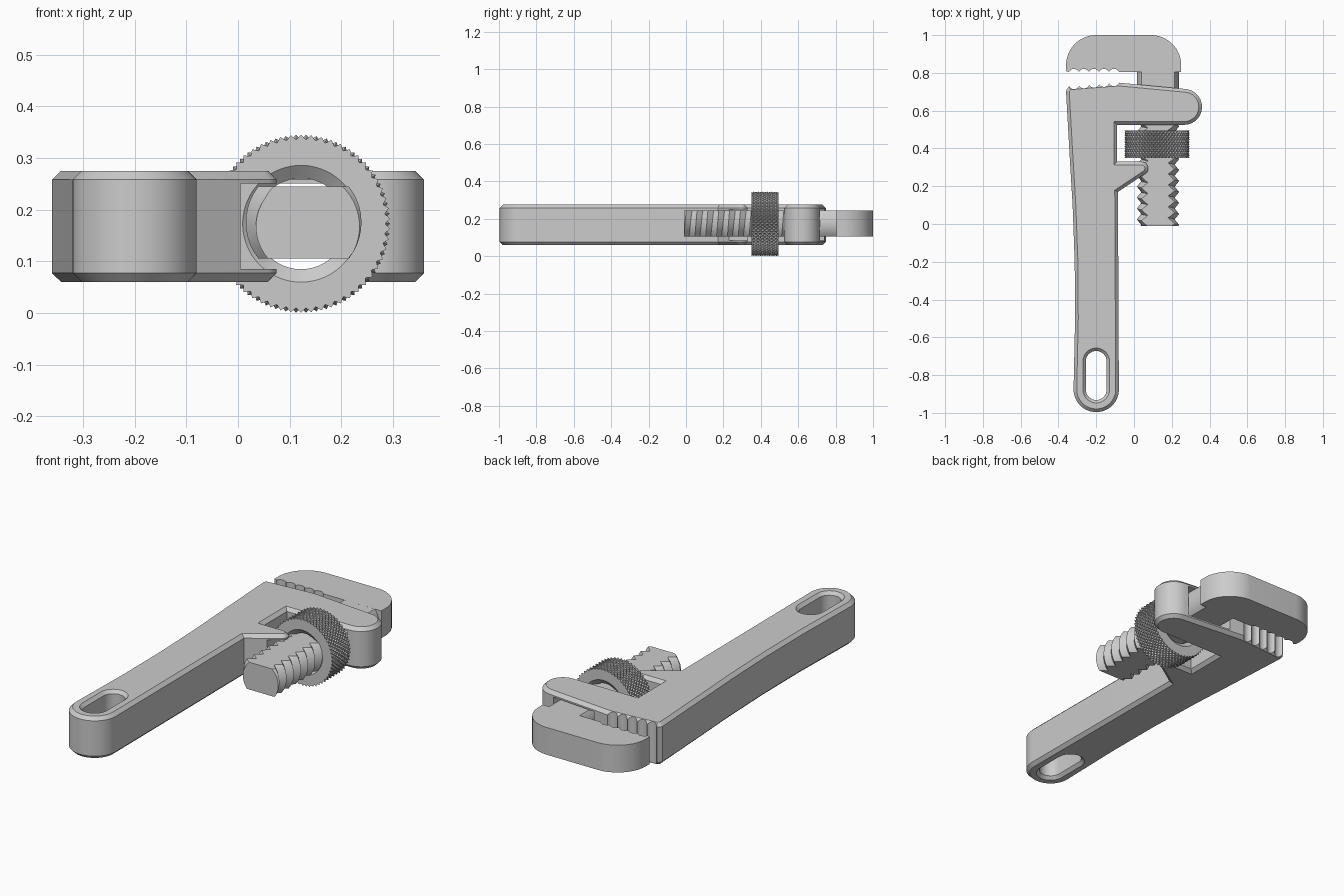
import bpy, bmesh
from math import sin, cos, pi, radians

if "Cube" in bpy.data.objects:
    bpy.data.objects.remove(bpy.data.objects["Cube"])

CX, CZ = 0.127, 0.175          # screw axis (runs along y)


def arc(cx, cy, r, a0, a1, n):
    return [(cx + r * cos(radians(a0 + (a1 - a0) * i / n)),
             cy + r * sin(radians(a0 + (a1 - a0) * i / n))) for i in range(n + 1)]


def finish(name, bm):
    bmesh.ops.recalc_face_normals(bm, faces=bm.faces)
    me = bpy.data.meshes.new(name)
    bm.to_mesh(me)
    bm.free()
    ob = bpy.data.objects.new(name, me)
    bpy.context.collection.objects.link(ob)
    return ob


def smooth(ob):
    bpy.ops.object.select_all(action='DESELECT')
    bpy.context.view_layer.objects.active = ob
    ob.select_set(True)
    bpy.ops.object.shade_smooth_by_angle(angle=radians(25))


def loft(name, rings, chamfer=0.0):
    """Skin a stack of equal-length closed rings and cap both ends."""
    bm = bmesh.new()
    vs = [[bm.verts.new(p) for p in ring] for ring in rings]
    n = len(vs[0])
    for a, b in zip(vs, vs[1:]):
        for i in range(n):
            k = (i + 1) % n
            bm.faces.new((a[i], a[k], b[k], b[i]))
    caps = [bm.faces.new(vs[0]), bm.faces.new(vs[-1])]
    bmesh.ops.recalc_face_normals(bm, faces=bm.faces)
    if chamfer:
        rim = list({e for f in caps for e in f.edges})
        bmesh.ops.bevel(bm, geom=rim, offset=chamfer, segments=1, affect='EDGES')
    return finish(name, bm)


def prism(name, pts, z0, z1, chamfer=0.0):
    return loft(name, [[(x, y, z) for x, y in pts] for z in (z0, z1)], chamfer)


def cut(ob, cutter):
    m = ob.modifiers.new("cut", 'BOOLEAN')
    m.operation, m.object, m.solver = 'DIFFERENCE', cutter, 'EXACT'
    bpy.context.view_layer.objects.active = ob
    bpy.ops.object.modifier_apply(modifier=m.name)
    bpy.data.objects.remove(cutter)


# Handle body with fixed lower jaw, housing arm and forked prong
outline = (arc(-0.2, -0.876, 0.12, 180, 360, 28) + [(-0.085, 0.17)]
           + arc(0.04, 0.295, 0.035, -56, 90, 8) + [(-0.09, 0.33), (-0.09, 0.525)]
           + arc(0.265, 0.62, 0.095, -90, 85, 20)
           + [(-0.08, 0.748), (-0.345, 0.728), (-0.36, 0.705), (-0.343, 0.4),
              (-0.325, 0.1), (-0.314, -0.2), (-0.312, -0.5)])
body = prism("handle_body", outline, 0.06, 0.275, 0.017)


def stadium(r):
    return arc(-0.2, -0.727, r, 0, 180, 16) + arc(-0.2, -0.877, r, 180, 360, 16)


# Hanging slot with flared rims
cut(body, loft("slot_cutter", [[(x, y, z) for x, y in stadium(r)] for r, z in
    ((0.08, 0.05), (0.055, 0.076), (0.055, 0.259), (0.08, 0.285))]))
# Channel for the jaw shank through prong and arm
cut(body, prism("channel_cutter",
    [(0.005, 0.1), (0.25, 0.1), (0.25, 0.9), (0.005, 0.9)], 0.085, 0.25))
# Scalloped gripping teeth
for k in range(5):
    x = -0.318 + 0.053 * k
    y = 0.73 + 0.075 * (x + 0.318) + 0.014
    cut(body, prism("tooth_cutter", arc(x, y, 0.03, 0, 345, 23), 0.0, 0.4))
smooth(body)

# Sliding hook jaw with matching teeth
teeth = [p for k in range(5) for p in arc(-0.318 + 0.053 * k, 0.791, 0.03, 152, 28, 6)]
jaw = prism("hook_jaw", arc(-0.2, 0.84, 0.16, 90, 180, 16) + [(-0.36, 0.81), (-0.348, 0.805)]
            + teeth + [(0.25, 0.805)] + arc(0.09, 0.84, 0.16, 0, 90, 16), 0.105, 0.245)
smooth(jaw)

# Plain shank below the jaw: a cylinder with two flats
flats = arc(CX, CZ, 0.111, -39, 39, 16) + arc(CX, CZ, 0.111, 141, 219, 16)
smooth(loft("jaw_shank", [[(x, y, z) for x, z in flats] for y in (0.6, 0.82)]))

# Threaded shank: helical V thread trimmed to flats and ends
N, ROWS, PITCH = 48, 32, 0.058
bm = bmesh.new()
grid = []
for j in range(ROWS):
    r = 0.112 if j % 2 else 0.088
    grid.append([bm.verts.new((CX + r * cos(2 * pi * i / N), -0.15 + PITCH * (j / 2 + i / N),
                               CZ + r * sin(2 * pi * i / N))) for i in range(N)])
for j in range(ROWS - 3):
    for i in range(N):
        c, d = (grid[j][i + 1], grid[j + 1][i + 1]) if i < N - 1 else (grid[j + 2][0], grid[j + 3][0])
        bm.faces.new((grid[j][i], c, d, grid[j + 1][i]))
for co, no in (((0, -0.01, 0), (0, -1, 0)), ((0, 0.62, 0), (0, 1, 0)),
               ((0, 0, 0.105), (0, 0, -1)), ((0, 0, 0.245), (0, 0, 1))):
    bmesh.ops.bisect_plane(bm, geom=bm.verts[:] + bm.edges[:] + bm.faces[:], dist=1e-6,
                           plane_co=co, plane_no=no, clear_outer=True)
    if no[1] != -1:            # fill once both ends are trimmed
        bmesh.ops.holes_fill(bm, edges=[e for e in bm.edges if e.is_boundary], sides=0)
smooth(finish("threaded_shank", bm))

# Knurled adjusting wheel: pyramids outside, countersunk bore inside
N, ROWS, Y0, Y1 = 108, 12, 0.35, 0.495
bm = bmesh.new()
prof = [(None, Y0 + (Y1 - Y0) * j / ROWS) for j in range(ROWS + 1)]
prof += [(0.158, Y1), (0.113, Y1), (0.088, Y1 - 0.02), (0.088, Y0 + 0.02), (0.113, Y0), (0.158, Y0)]
rings = []
for j, (r, y) in enumerate(prof):
    ring = []
    for i in range(N):
        rr = r or (0.1725 if (i + j) % 2 else 0.163)
        a = 2 * pi * i / N
        ring.append(bm.verts.new((0.122 + rr * cos(a), y, 0.1725 + rr * sin(a))))
    rings.append(ring)
for j, a in enumerate(rings):
    b = rings[(j + 1) % len(rings)]
    for i in range(N):
        k = (i + 1) % N
        q = [a[i], a[k], b[k], b[i]]
        if j < ROWS:           # split along the valley diagonal
            if (i + j) % 2:
                q = q[1:] + q[:1]
            bm.faces.new((q[0], q[1], q[2]))
            bm.faces.new((q[0], q[2], q[3]))
        else:
            bm.faces.new(q)
smooth(finish("knurled_wheel", bm))
